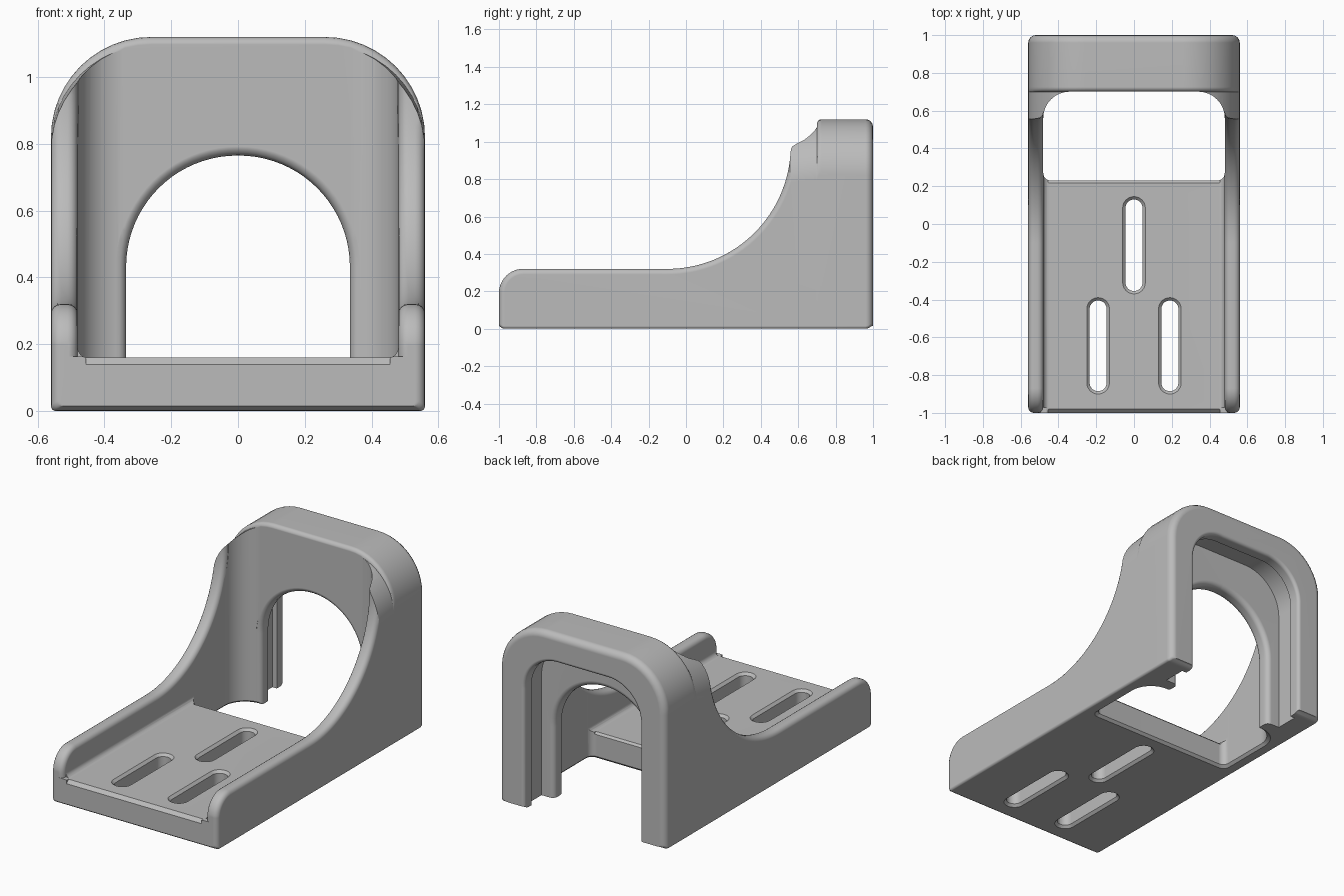
import bpy, bmesh, math

if "Cube" in bpy.data.objects:
    bpy.data.objects.remove(bpy.data.objects["Cube"])

grey = bpy.data.materials.new("plain grey")
grey.use_nodes = True
grey.diffuse_color = (0.5, 0.5, 0.5, 1)
grey.node_tree.nodes["Principled BSDF"].inputs["Base Color"].default_value = (0.5, 0.5, 0.5, 1)
grey.node_tree.nodes["Principled BSDF"].inputs["Roughness"].default_value = 0.6


def arc(cu, cv, r, a0, a1, n):
    """Points on an arc, angles in degrees."""
    return [(cu + r * math.cos(math.radians(a0 + (a1 - a0) * i / n)),
             cv + r * math.sin(math.radians(a0 + (a1 - a0) * i / n))) for i in range(n + 1)]


def rounded(u0, u1, v0, v1, r_low, r_high, n=12):
    """Rectangle loop with one radius for the low-v and one for the high-v corners."""
    return (arc(u0 + r_low, v0 + r_low, r_low, 180, 270, n)
            + arc(u1 - r_low, v0 + r_low, r_low, 270, 360, n)
            + arc(u1 - r_high, v1 - r_high, r_high, 0, 90, n)
            + arc(u0 + r_high, v1 - r_high, r_high, 90, 180, n))


def loft(name, axis, stations):
    """Closed solid through loops of equal length placed along an axis."""
    place = {"x": lambda u, v, t: (t, u, v),
             "y": lambda u, v, t: (u, t, v),
             "z": lambda u, v, t: (u, v, t)}[axis]
    bm = bmesh.new()
    rings = [[bm.verts.new(place(u, v, t)) for u, v in loop] for t, loop in stations]
    n = len(rings[0])
    for a, b in zip(rings, rings[1:]):
        for i in range(n):
            j = (i + 1) % n
            bm.faces.new((a[i], a[j], b[j], b[i]))
    bm.faces.new(rings[0])
    bm.faces.new(rings[-1])
    bmesh.ops.recalc_face_normals(bm, faces=bm.faces)
    mesh = bpy.data.meshes.new(name)
    bm.to_mesh(mesh)
    bm.free()
    mesh.materials.append(grey)
    obj = bpy.data.objects.new(name, mesh)
    bpy.context.collection.objects.link(obj)
    return obj


def fillet(r, n=4):
    """(distance from edge, depth) pairs of a quarter round, from the edge inwards."""
    return [(r * (1 - math.cos(math.pi / 2 * i / n)), r * (1 - math.sin(math.pi / 2 * i / n)))
            for i in range(n + 1)]


# Outer block: arched outline run front to back, rounded at both ends
def outline(o=0.0, top=1.12):
    return rounded(-0.56 + o, 0.56 - o, min(o, 0.015), top - o, 0.015, 0.30 - o)


stations = [(-1 + t, outline(d, 1.08)) for t, d in fillet(0.03)]
stations += [(0.56, outline(0, 1.08)), (0.695, outline(0, 1.095))]
stations += [(0.70 + t, outline(0, 1.12 - d)) for t, d in fillet(0.025)]
stations += [(1 - t, outline(d)) for t, d in reversed(fillet(0.04))]
bracket = loft("bracket", "y", stations)

cutters = []

# Open tray between the side walls, filleted where floor meets wall
def tray(o):
    return rounded(-0.48 + o, 0.48 - o, -1.2, 0.70 - o, 0.01, 0.14 - o)


cutters.append(loft("tray_cutter", "z",
                    [(0.16 + t, tray(d)) for t, d in fillet(0.03)] + [(1.4, tray(0))]))

# Swept upper edge of the side walls, rounded across the wall thickness
def sweep(d):
    return ([(-1.3, 0.163), (-1.0005 + d, 0.163)]
            + arc(-0.87, 0.19, 0.1305 - d, 180, 90, 10)
            + arc(-0.10, 0.98, 0.66 + d, -90, 0, 32)
            + [(0.56 + d, 1.4), (-1.3, 1.4)])


half = [(0.62, 0.03)] + [(0.56 - t, d) for t, d in fillet(0.03)]
half += [(0.48 + t, d) for t, d in reversed(fillet(0.03))]
stations = [(-x, sweep(d)) for x, d in half] + [(x, sweep(d)) for x, d in reversed(half)]
cutters.append(loft("wall_sweep_cutter", "x", stations))

# Opening through the floor in front of the arch
def floor_hole(o):
    return rounded(-0.4805 - o, 0.4805 + o, 0.23 - o, 0.7005 + o, 0.04, 0.14)


cutters.append(loft("floor_hole_cutter", "z", [(-0.1, floor_hole(0.015)), (0, floor_hole(0.015)),
                                               (0.015, floor_hole(0)), (1.5, floor_hole(0))]))

# Arched doorway: front plate opening, inner channel, wider rear opening
def door(hw, top, r):
    return rounded(-hw, hw, -0.1, top, 0.002, r, 20)


def front_door(o):
    return door(0.335 + o, 0.765 + o, 0.333 + o)


def rear_door(o):
    return door(0.39 + o, 0.95 + o, 0.22 + o)


stations = [(0.6, front_door(0.03))]
stations += [(0.70 + t, front_door(d)) for t, d in fillet(0.03)]
stations += [(0.79 - t, front_door(d)) for t, d in reversed(fillet(0.03))]
stations += [(0.7903, door(0.42, 0.98, 0.25)), (0.93, door(0.42, 0.98, 0.25))]
stations += [(0.9303, rear_door(0))]
stations += [(1 - t, rear_door(d)) for t, d in reversed(fillet(0.02))]
stations += [(1.1, rear_door(0.02))]
cutters.append(loft("doorway_cutter", "y", stations))

# Three adjusting slots with chamfered rims
for i, (x, y0, y1) in enumerate([(0, -0.355, 0.13), (-0.19, -0.885, -0.405), (0.19, -0.885, -0.405)]):
    def slot(o):
        r = 0.045 + o
        return rounded(x - r, x + r, y0 - o, y1 + o, r - 0.0005, r - 0.0005, 8)
    cutters.append(loft(f"slot_cutter_{i}", "z",
                        [(-0.1, slot(0.015)), (0, slot(0.015)), (0.015, slot(0)),
                         (0.145, slot(0)), (0.16, slot(0.015)), (0.3, slot(0.015))]))

# Softened front and back edges of the floor
for y, c in ((-1, 0.02), (0.23, 0.012)):
    diamond = [(y - c, 0.16), (y, 0.16 - c), (y + c, 0.16), (y, 0.16 + c)]
    cutters.append(loft("floor_edge_cutter", "x", [(-0.455, diamond), (0.455, diamond)]))

# Cut everything out of the block
bpy.context.view_layer.objects.active = bracket
for cutter in cutters:
    mod = bracket.modifiers.new("cut", "BOOLEAN")
    mod.operation = "DIFFERENCE"
    mod.solver = "EXACT"
    mod.object = cutter
    bpy.ops.object.modifier_apply(modifier=mod.name)
    bpy.data.objects.remove(cutter)

# Smooth shading with sharp creases kept
bpy.ops.object.select_all(action="DESELECT")
bracket.select_set(True)
bpy.ops.object.shade_smooth_by_angle(angle=math.radians(32))
weighted = bracket.modifiers.new("weighted_normals", "WEIGHTED_NORMAL")
weighted.keep_sharp = True
